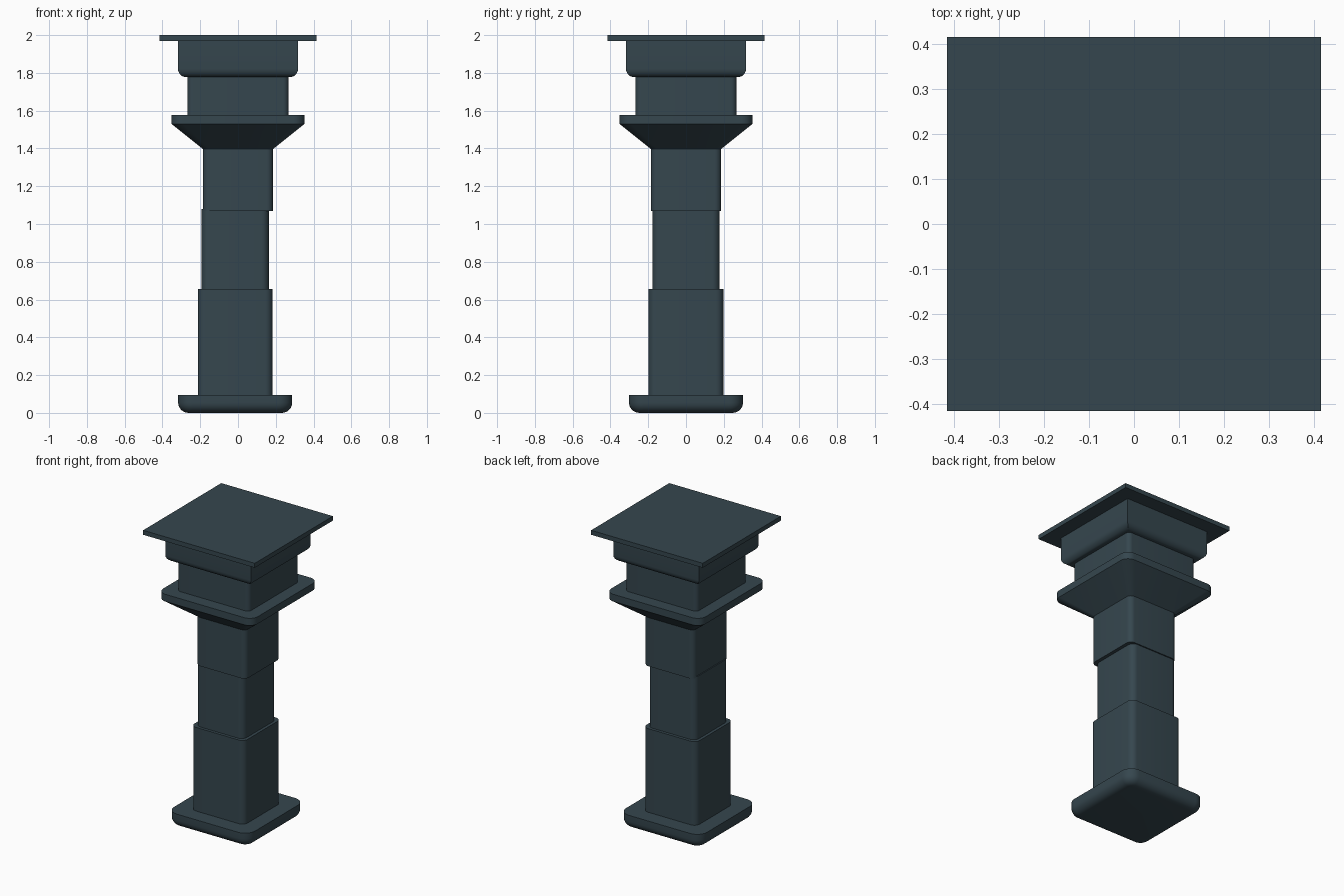
import bpy, bmesh, math

if "Cube" in bpy.data.objects:
    bpy.data.objects.remove(bpy.data.objects["Cube"])

mat = bpy.data.materials.new("dark_slate")
mat.diffuse_color = (0.036, 0.062, 0.077, 1)
mat.use_nodes = True
mat.node_tree.nodes["Principled BSDF"].inputs["Base Color"].default_value = mat.diffuse_color


def ring(half, radius, z, steps):
    """Square outline with rounded corners (sharp corners when steps is 0)."""
    pts = []
    for k in range(4):
        a0 = k * math.pi / 2
        mid = a0 + math.pi / 4
        c = (half - radius) * math.sqrt(2)
        cx, cy = c * math.cos(mid), c * math.sin(mid)
        if steps == 0:
            pts.append((cx, cy, z))
        for i in range(steps + 1 if steps else 0):
            a = a0 + i * math.pi / 2 / steps
            pts.append((cx + radius * math.cos(a), cy + radius * math.sin(a), z))
    return pts


def loft(name, rows, x=0.0, steps=8):
    """Skin a stack of (half width, corner radius, z) outlines and cap the ends."""
    bm = bmesh.new()
    loops = [[bm.verts.new(p) for p in ring(*row, steps)] for row in rows]
    n = len(loops[0])
    for lo, hi in zip(loops, loops[1:]):
        for i in range(n):
            j = (i + 1) % n
            bm.faces.new((lo[i], lo[j], hi[j], hi[i]))
    bm.faces.new(loops[0][::-1])
    bm.faces.new(loops[-1])
    mesh = bpy.data.meshes.new(name)
    bm.to_mesh(mesh)
    bm.free()
    mesh.materials.append(mat)
    ob = bpy.data.objects.new(name, mesh)
    ob.location.x = x
    bpy.context.collection.objects.link(ob)
    bpy.ops.object.select_all(action='DESELECT')
    bpy.context.view_layer.objects.active = ob
    ob.select_set(True)
    bpy.ops.object.shade_smooth_by_angle(angle=math.radians(30))
    return ob


def round_bottom(half, corner, z, r, steps=6):
    """Rows for a quarter-round lower edge of radius r."""
    rows = []
    for i in range(steps + 1):
        a = i * math.pi / 2 / steps
        inset = r * (1 - math.sin(a))
        rows.append((half - inset, max(corner - inset, 0), z + r * (1 - math.cos(a))))
    return rows


OFF = -0.015  # lower half sits slightly off axis

# Foot and lower shaft
loft("foot", round_bottom(0.302, 0.075, 0.0, 0.055) + [(0.302, 0.075, 0.095)], OFF)
loft("lower_shaft", [(0.198, 0.04, 0.09), (0.198, 0.04, 0.657)], OFF)
loft("middle_shaft", [(0.178, 0.04, 0.65), (0.178, 0.04, 1.08)], OFF)

# Upper shaft with flared collar
loft("upper_shaft", [(0.186, 0.035, 1.07), (0.186, 0.035, 1.40)])
loft("flared_collar", [(0.186, 0.035, 1.397), (0.352, 0.06, 1.53), (0.352, 0.06, 1.578)])

# Capital: neck, block and flat top slab
loft("neck", [(0.268, 0.03, 1.57), (0.268, 0.03, 1.785)])
loft("capital_block", round_bottom(0.318, 0.0, 1.777, 0.045) + [(0.318, 0.0, 1.975)], steps=0)
loft("top_slab", [(0.415, 0.0, 1.97), (0.415, 0.0, 2.0)], steps=0)
